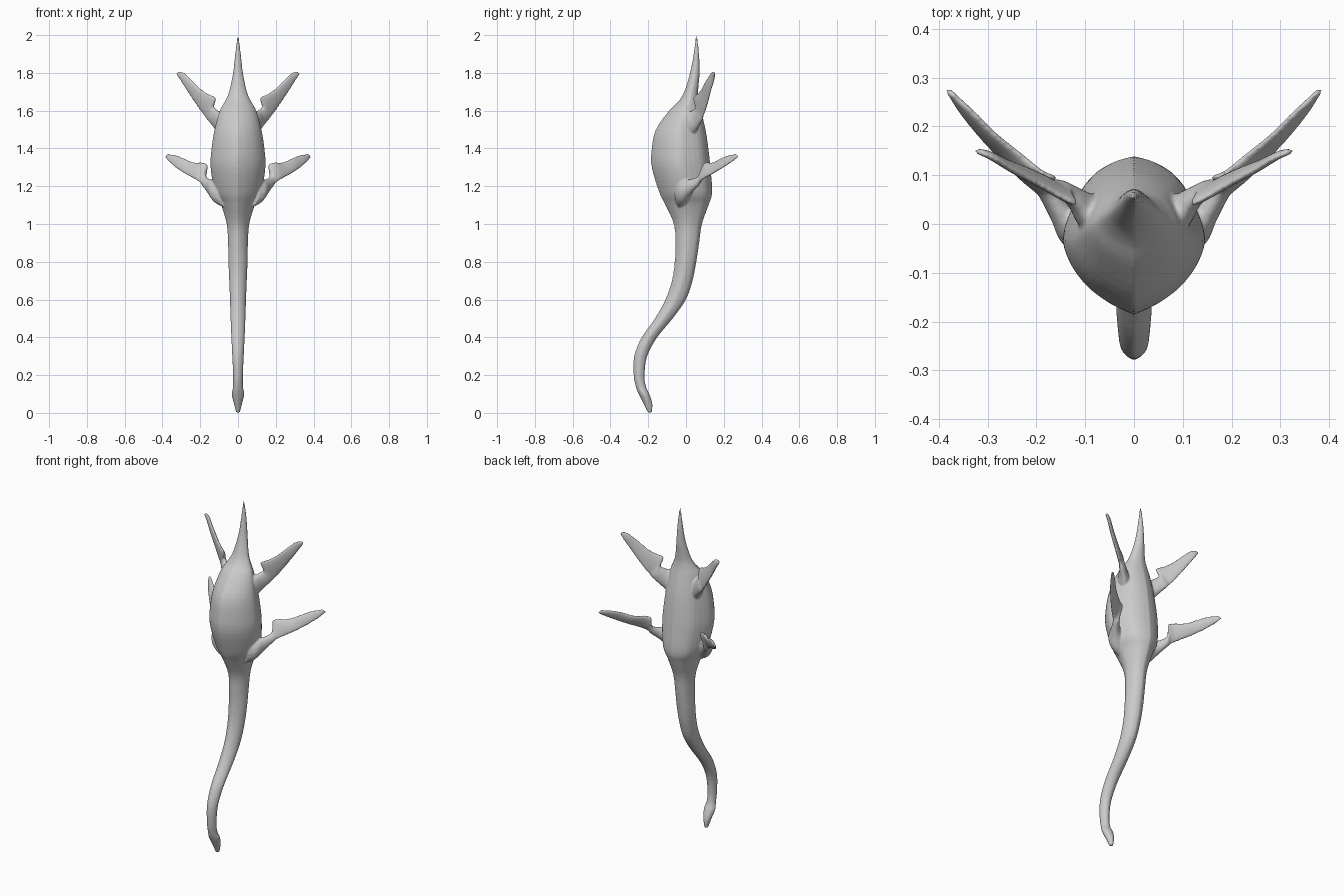
import bpy, bmesh, math
from mathutils import Vector


def spline(rows, steps):
    """Catmull-Rom interpolation through rows of numbers."""
    out = []
    n = len(rows)
    for i in range(n - 1):
        a, b = rows[max(i - 1, 0)], rows[i]
        c, d = rows[i + 1], rows[min(i + 2, n - 1)]
        for s in range(steps):
            t = s / steps
            out.append([0.5 * (2 * q + (r - p) * t + (2 * p - 5 * q + 4 * r - u) * t * t
                               + (3 * q - p - 3 * r + u) * t ** 3)
                        for p, q, r, u in zip(a, b, c, d)])
    out.append(list(rows[-1]))
    return out


def loft(bm, rings):
    """Closed skin through a list of point rings."""
    vr = [[bm.verts.new(p) for p in ring] for ring in rings]
    faces = []
    n = len(vr[0])
    for a, b in zip(vr, vr[1:]):
        for i in range(n):
            j = (i + 1) % n
            faces.append(bm.faces.new((a[i], a[j], b[j], b[i])))
    faces.append(bm.faces.new(vr[0][::-1]))
    faces.append(bm.faces.new(vr[-1]))
    bmesh.ops.recalc_face_normals(bm, faces=faces)


# Head, neck, trunk and tail: z, y front, y back, half width
BODY = [
    (0.002, -0.203, -0.180, 0.010), (0.05, -0.227, -0.178, 0.022),
    (0.10, -0.251, -0.194, 0.033), (0.14, -0.267, -0.212, 0.026),
    (0.20, -0.278, -0.219, 0.026), (0.30, -0.275, -0.205, 0.030),
    (0.40, -0.235, -0.152, 0.035), (0.50, -0.165, -0.070, 0.039),
    (0.60, -0.110, 0.000, 0.042), (0.70, -0.075, 0.035, 0.046),
    (0.80, -0.060, 0.055, 0.050), (0.90, -0.057, 0.070, 0.052),
    (1.00, -0.065, 0.085, 0.059), (1.10, -0.110, 0.120, 0.088),
    (1.17, -0.143, 0.139, 0.122), (1.30, -0.182, 0.130, 0.143),
    (1.40, -0.182, 0.119, 0.138), (1.50, -0.160, 0.104, 0.122),
    (1.60, -0.090, 0.080, 0.095), (1.65, -0.040, 0.068, 0.068),
    (1.70, -0.010, 0.064, 0.047), (1.80, 0.021, 0.072, 0.026),
    (1.90, 0.040, 0.069, 0.015), (2.00, 0.052, 0.058, 0.003),
]
# Half cross-section with a ridge along the back
HALF = spline([(0, -1), (0.35, -0.85), (0.7, -0.6), (0.95, -0.25), (1, 0.1),
               (0.72, 0.66), (0.37, 0.9), (0, 1)], 3)
SECTION = HALF + [(-x, y) for x, y in HALF[-2:0:-1]]

# Flippers: leading edge xyz, trailing edge xyz, thickness
FORE = [
    (0.050, -0.020, 1.080, 0.080, -0.010, 1.250, 0.130),
    (0.112, -0.010, 1.110, 0.125, 0.000, 1.235, 0.090),
    (0.155, 0.020, 1.160, 0.150, 0.030, 1.238, 0.050),
    (0.190, 0.060, 1.205, 0.170, 0.075, 1.255, 0.034),
    (0.206, 0.070, 1.222, 0.160, 0.095, 1.312, 0.026),
    (0.235, 0.095, 1.240, 0.185, 0.105, 1.325, 0.024),
    (0.280, 0.140, 1.265, 0.235, 0.145, 1.326, 0.022),
    (0.325, 0.190, 1.295, 0.280, 0.180, 1.345, 0.020),
    (0.362, 0.237, 1.325, 0.325, 0.225, 1.364, 0.017),
    (0.386, 0.278, 1.354, 0.372, 0.266, 1.371, 0.012),
]
HIND = [
    (0.050, 0.010, 1.420, 0.050, 0.010, 1.620, 0.100),
    (0.098, 0.040, 1.475, 0.092, 0.015, 1.595, 0.070),
    (0.130, 0.065, 1.515, 0.112, 0.040, 1.605, 0.045),
    (0.160, 0.085, 1.550, 0.128, 0.055, 1.622, 0.032),
    (0.178, 0.092, 1.572, 0.118, 0.040, 1.668, 0.024),
    (0.196, 0.102, 1.595, 0.150, 0.055, 1.685, 0.023),
    (0.230, 0.117, 1.645, 0.190, 0.078, 1.710, 0.021),
    (0.270, 0.132, 1.705, 0.240, 0.105, 1.757, 0.019),
    (0.305, 0.148, 1.760, 0.285, 0.133, 1.800, 0.016),
    (0.327, 0.152, 1.795, 0.314, 0.146, 1.808, 0.012),
]


def flipper_rings(rows, side):
    st = [(Vector(r[:3]), Vector(r[3:6]), r[6]) for r in spline(rows, 4)]
    span = (st[-1][0] - st[0][1]).normalized()
    rings = []
    for lead, trail, thick in st:
        mid, half = (lead + trail) / 2, (lead - trail) / 2
        nrm = half.cross(span).normalized() * thick / 2
        ring = []
        for k in range(16):
            a = math.tau * k / 16
            p = mid + half * math.cos(a) + nrm * math.sin(a)
            ring.append((p.x * side, p.y, p.z))
        rings.append(ring)
    return rings


bm = bmesh.new()
loft(bm, [[(x * w, (f + b) / 2 + y * (b - f) / 2, z) for x, y in SECTION]
          for z, f, b, w in spline(BODY, 4)])
for rows in (FORE, HIND):
    for side in (1, -1):
        loft(bm, flipper_rings(rows, side))

mesh = bpy.data.meshes.new("marine_reptile_body")
bm.to_mesh(mesh)
bm.free()
obj = bpy.data.objects.new("marine_reptile_body", mesh)
bpy.context.collection.objects.link(obj)

# Fuse trunk and flippers into one soft skin
rem = obj.modifiers.new("fuse", 'REMESH')
rem.mode = 'VOXEL'
rem.voxel_size = 0.005
rem.use_smooth_shade = True
smo = obj.modifiers.new("soften", 'SMOOTH')
smo.factor = 0.5
smo.iterations = 4
